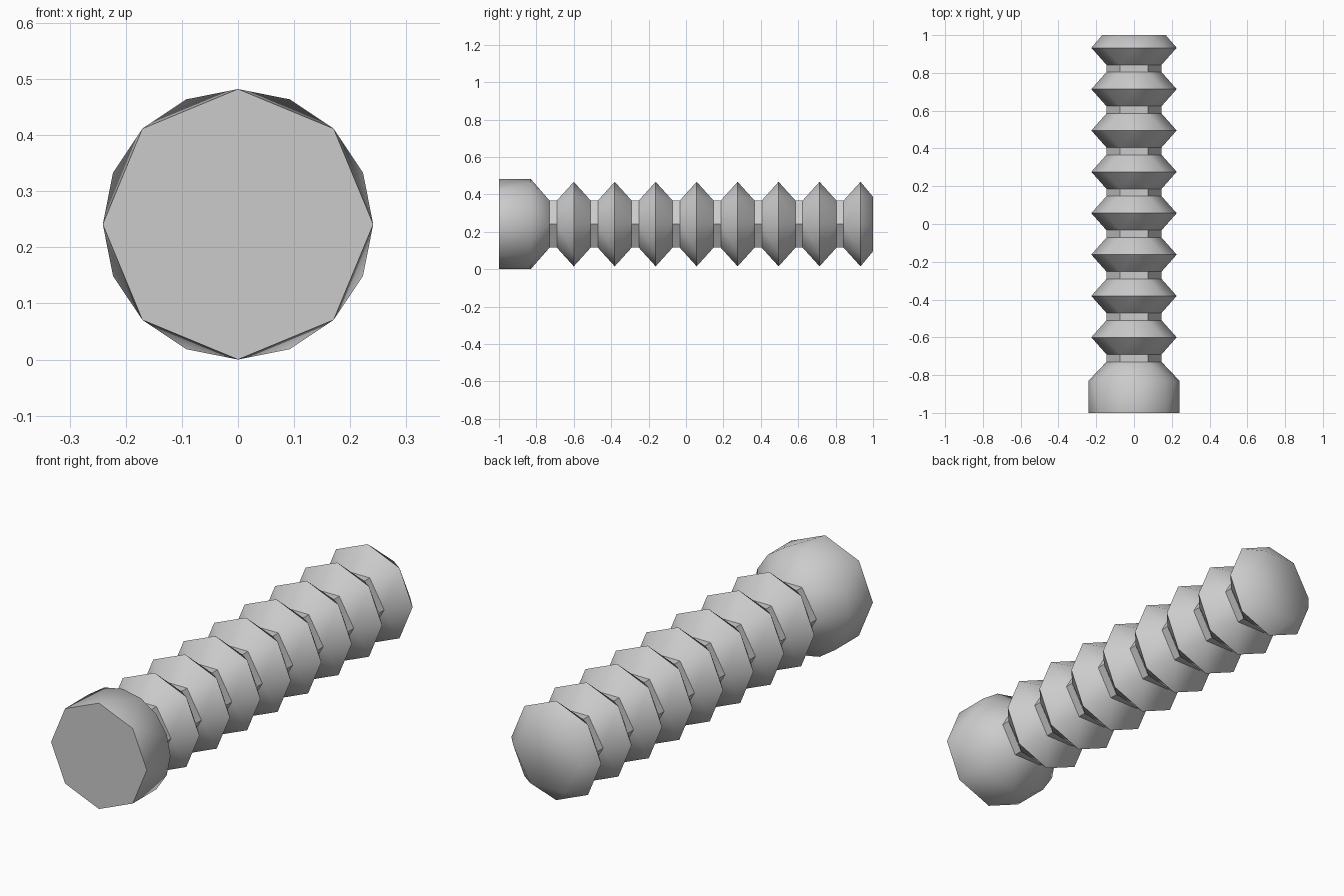
import bpy
import bmesh
from math import cos, sin, tau, radians

if "Cube" in bpy.data.objects:
    bpy.data.objects.remove(bpy.data.objects["Cube"], do_unlink=True)

HEAD_R, RIDGE_R, SHAFT_R, TIP_R = 0.241, 0.226, 0.146, 0.168

grey = bpy.data.materials.new("plain grey")
grey.use_nodes = True
colour = (0.6, 0.6, 0.6, 1)
grey.diffuse_color = colour
grey.node_tree.nodes["Principled BSDF"].inputs["Base Color"].default_value = colour


def hulled_part(name, rings, open_front=False, open_back=False):
    """Convex part through rings of (y, radius, sides) along the y axis."""
    bm = bmesh.new()
    for y, radius, sides in rings:
        for i in range(sides):
            a = tau * i / sides
            bm.verts.new((radius * cos(a), y, HEAD_R + radius * sin(a)))
    bmesh.ops.convex_hull(bm, input=bm.verts)
    bmesh.ops.recalc_face_normals(bm, faces=bm.faces)
    # Remove end faces that would lie inside the shaft
    hidden = [f for f in bm.faces
              if (open_front and f.normal.y < -0.99) or (open_back and f.normal.y > 0.99)]
    bmesh.ops.delete(bm, geom=hidden, context="FACES")
    bmesh.ops.dissolve_limit(bm, angle_limit=radians(0.5), verts=bm.verts, edges=bm.edges)
    mesh = bpy.data.meshes.new(name)
    bm.to_mesh(mesh)
    bm.free()
    mesh.materials.append(grey)
    obj = bpy.data.objects.new(name, mesh)
    bpy.context.collection.objects.link(obj)
    bpy.ops.object.select_all(action="DESELECT")
    obj.select_set(True)
    bpy.context.view_layer.objects.active = obj
    bpy.ops.object.shade_smooth_by_angle(angle=radians(50))
    return obj


# Head: eight-sided front, sixteen-sided shoulder, six-sided neck
hulled_part("head", [(-1, HEAD_R, 8), (-0.83, HEAD_R, 16), (-0.73, SHAFT_R, 6)],
            open_back=True)

# Six-sided shaft seen between the ridges
hulled_part("shaft", [(-0.73, SHAFT_R, 6), (0.86, SHAFT_R, 6)],
            open_front=True, open_back=True)

# Eight ridges, the last cut short at the tip
COUNT, HALF = 8, 0.09
for n in range(COUNT):
    y = -0.6 + n * 0.219
    last = n == COUNT - 1
    back = (1, TIP_R, 6) if last else (y + HALF, SHAFT_R, 6)
    hulled_part(f"ridge_{n + 1}", [(y - HALF, SHAFT_R, 6), (y, RIDGE_R, 8), back],
                open_front=True, open_back=not last)
